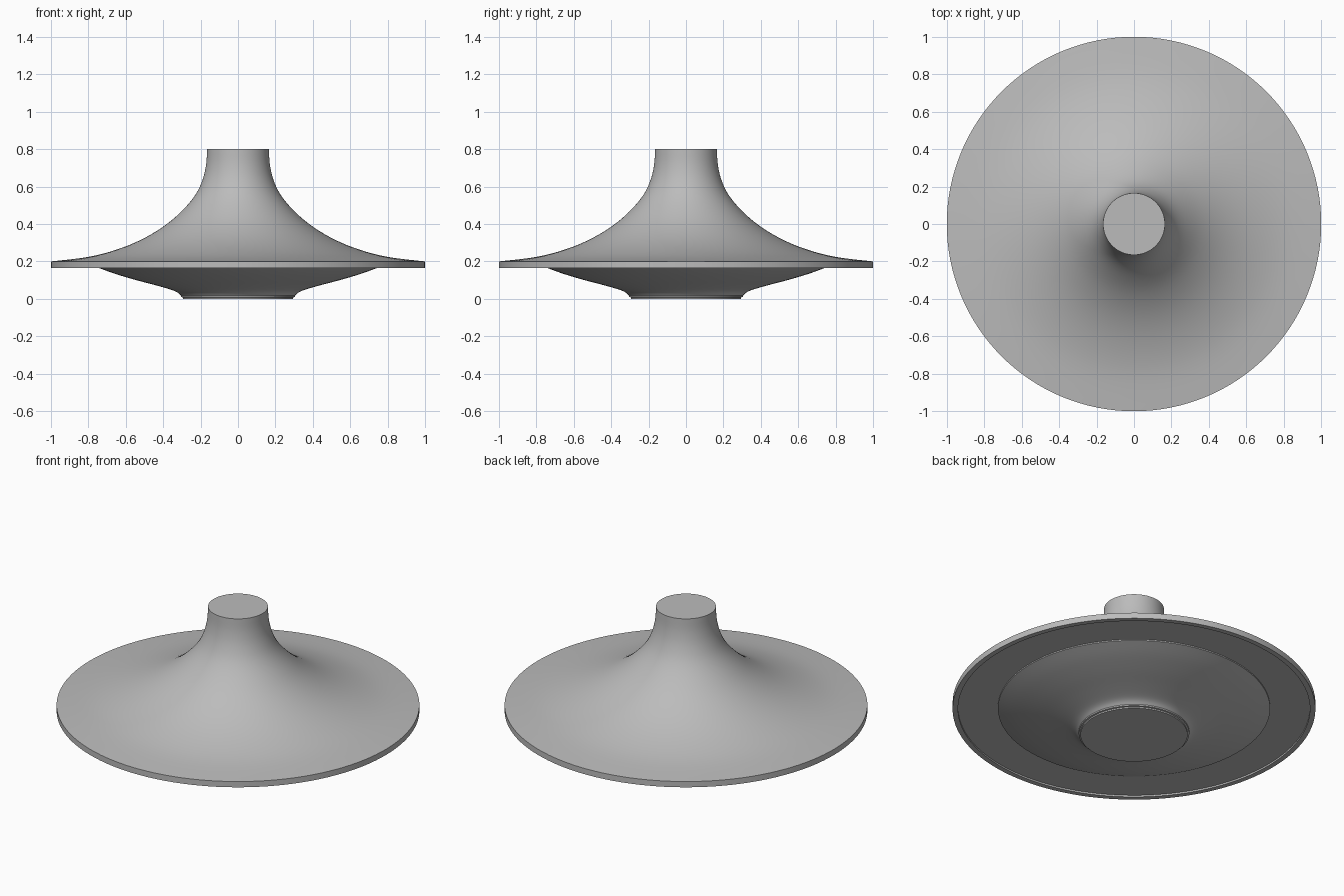
import bpy, bmesh
from math import tau

cube = bpy.data.objects.get("Cube")
if cube:
    bpy.data.objects.remove(cube, do_unlink=True)

grey = bpy.data.materials.new("plain grey")
grey.use_nodes = True
colour = (0.5, 0.5, 0.5, 1)
grey.diffuse_color = colour
grey.node_tree.nodes["Principled BSDF"].inputs["Base Color"].default_value = colour


def lathe(name, profile, steps=128):
    """Spin an (r, z) profile about the z axis into a smooth solid."""
    bm = bmesh.new()
    verts = [bm.verts.new((r, 0, z)) for r, z in profile]
    edges = [bm.edges.new(pair) for pair in zip(verts, verts[1:])]
    bmesh.ops.spin(bm, geom=verts + edges, axis=(0, 0, 1), cent=(0, 0, 0),
                   angle=tau, steps=steps, use_duplicate=False)
    bmesh.ops.remove_doubles(bm, verts=bm.verts, dist=0.0002)
    bmesh.ops.recalc_face_normals(bm, faces=bm.faces)
    mesh = bpy.data.meshes.new(name)
    bm.to_mesh(mesh)
    bm.free()
    obj = bpy.data.objects.new(name, mesh)
    bpy.context.collection.objects.link(obj)
    mesh.materials.append(grey)
    bpy.ops.object.select_all(action="DESELECT")
    obj.select_set(True)
    bpy.context.view_layer.objects.active = obj
    bpy.ops.object.shade_smooth_by_angle(angle=0.5)
    return obj


def smooth_curve(points, cuts=4):
    """Catmull-Rom curve through the given points."""
    padded = [points[0]] + points + [points[-1]]
    out = []
    for a, b, c, d in zip(padded, padded[1:], padded[2:], padded[3:]):
        for i in range(cuts):
            t = i / cuts
            out.append(tuple(
                q + t * (r - p + t * (2 * p - 5 * q + 4 * r - s
                                      + t * (3 * (q - r) + s - p))) / 2
                for p, q, r, s in zip(a, b, c, d)))
    return out + [points[-1]]


# Flared top, from the neck out to the rim
flare = smooth_curve([(0.165, 0.80), (0.17, 0.72), (0.188, 0.64), (0.225, 0.56),
                      (0.29, 0.48), (0.38, 0.40), (0.50, 0.325), (0.64, 0.266),
                      (0.80, 0.224), (1.0, 0.20)])
# Bowl below, from the recess in to the foot
bowl = smooth_curve([(0.75, 0.168), (0.66, 0.135), (0.55, 0.102), (0.44, 0.073),
                     (0.36, 0.05), (0.325, 0.035), (0.305, 0.018)])

# Flared body with a thin rim and a shallow recess under its lip
lathe("flared_body", [(0, 0.80)] + flare
      + [(1.0, 0.165), (0.97, 0.165), (0.97, 0.175), (0, 0.175)])
# Bowl and its flat foot
lathe("lower_bowl", [(0, 0.176), (0.75, 0.176)] + bowl
      + [(0.305, 0.01), (0.295, 0.008), (0.295, 0.0), (0, 0.0)])
